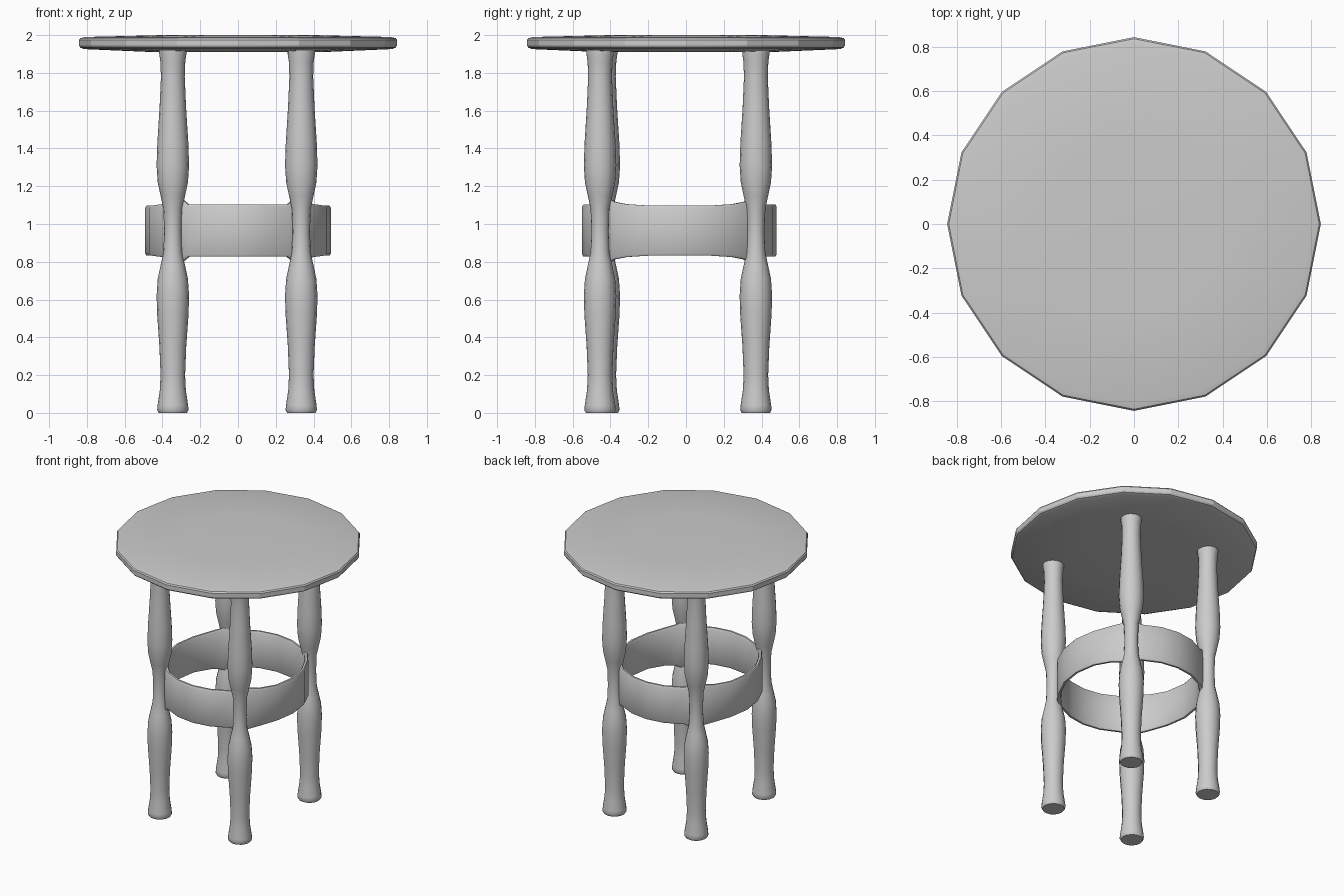
import bpy, bmesh, math

if "Cube" in bpy.data.objects:
    bpy.data.objects.remove(bpy.data.objects["Cube"])


def finish(name, bm, angle=40):
    bmesh.ops.recalc_face_normals(bm, faces=bm.faces)
    mesh = bpy.data.meshes.new(name)
    bm.to_mesh(mesh)
    bm.free()
    ob = bpy.data.objects.new(name, mesh)
    bpy.context.collection.objects.link(ob)
    bpy.ops.object.select_all(action='DESELECT')
    ob.select_set(True)
    bpy.context.view_layer.objects.active = ob
    bpy.ops.object.shade_smooth_by_angle(angle=math.radians(angle))
    return ob


def lathe(name, profile, sides, cx=0, cy=0, angle=40):
    """Turn a (radius, z) profile and cap both ends."""
    bm = bmesh.new()
    rings = [[bm.verts.new((cx + r * math.cos(2 * math.pi * i / sides),
                            cy + r * math.sin(2 * math.pi * i / sides), z))
              for i in range(sides)] for r, z in profile]
    for a, b in zip(rings, rings[1:]):
        for i in range(sides):
            j = (i + 1) % sides
            bm.faces.new((a[i], a[j], b[j], b[i]))
    bm.faces.new(rings[0])
    bm.faces.new(rings[-1])
    return finish(name, bm, angle)


# Sixteen-sided tabletop, slightly domed with softened rim
lathe("tabletop", [(0.45, 1.91), (0.815, 1.926), (0.835, 1.934), (0.842, 1.945),
                   (0.842, 1.975), (0.835, 1.984), (0.81, 1.99), (0.4, 2.0)], 16, angle=20)

# Turned legs with a narrow waist where the ring meets them
leg = [(0.075, 0.0), (0.083, 0.015), (0.081, 0.04), (0.069, 0.12), (0.065, 0.2),
       (0.071, 0.35), (0.083, 0.52), (0.086, 0.62), (0.080, 0.71), (0.065, 0.78),
       (0.050, 0.85), (0.046, 0.96), (0.050, 1.08), (0.065, 1.15), (0.080, 1.22),
       (0.086, 1.31), (0.082, 1.43), (0.070, 1.62), (0.063, 1.78),
       (0.066, 1.86), (0.072, 1.90), (0.072, 1.925)]
for name, x, y in (("front_right_leg", 0.335, -0.455), ("front_left_leg", -0.345, -0.435),
                   ("back_right_leg", 0.335, 0.37), ("back_left_leg", -0.345, 0.37)):
    lathe(name, leg, 16, x, y)

# Stretcher ring: thin band, flaring in height where its side arcs reach the legs
quarter = [(0, 0), (18, 0), (34, 0.008), (43, 0.02), (50, 0.045), (57, 0.006), (74, 0.006), (90, 0.006)]
half = quarter + [(180 - a, f) for a, f in quarter[-2::-1]]
full = half + [(360 - a, f) for a, f in half[-2:0:-1]]
section = [(0.0, 0.012), (-0.007, 0.0), (-0.021, 0.0), (-0.028, 0.012)]
bm = bmesh.new()
loops = []
for a, flare in full:
    c, s = math.cos(math.radians(a)), math.sin(math.radians(a))
    top, bottom = 1.097 + flare, 0.833 - flare
    pts = [(d, top - e) for d, e in section] + [(d, bottom + e) for d, e in reversed(section)]
    loops.append([bm.verts.new(((0.492 + d) * c, -0.035 + (0.515 + d) * s, z)) for d, z in pts])
for i, a in enumerate(loops):
    b = loops[(i + 1) % len(loops)]
    for k in range(8):
        m = (k + 1) % 8
        bm.faces.new((a[k], a[m], b[m], b[k]))
finish("stretcher_ring", bm, 50)
